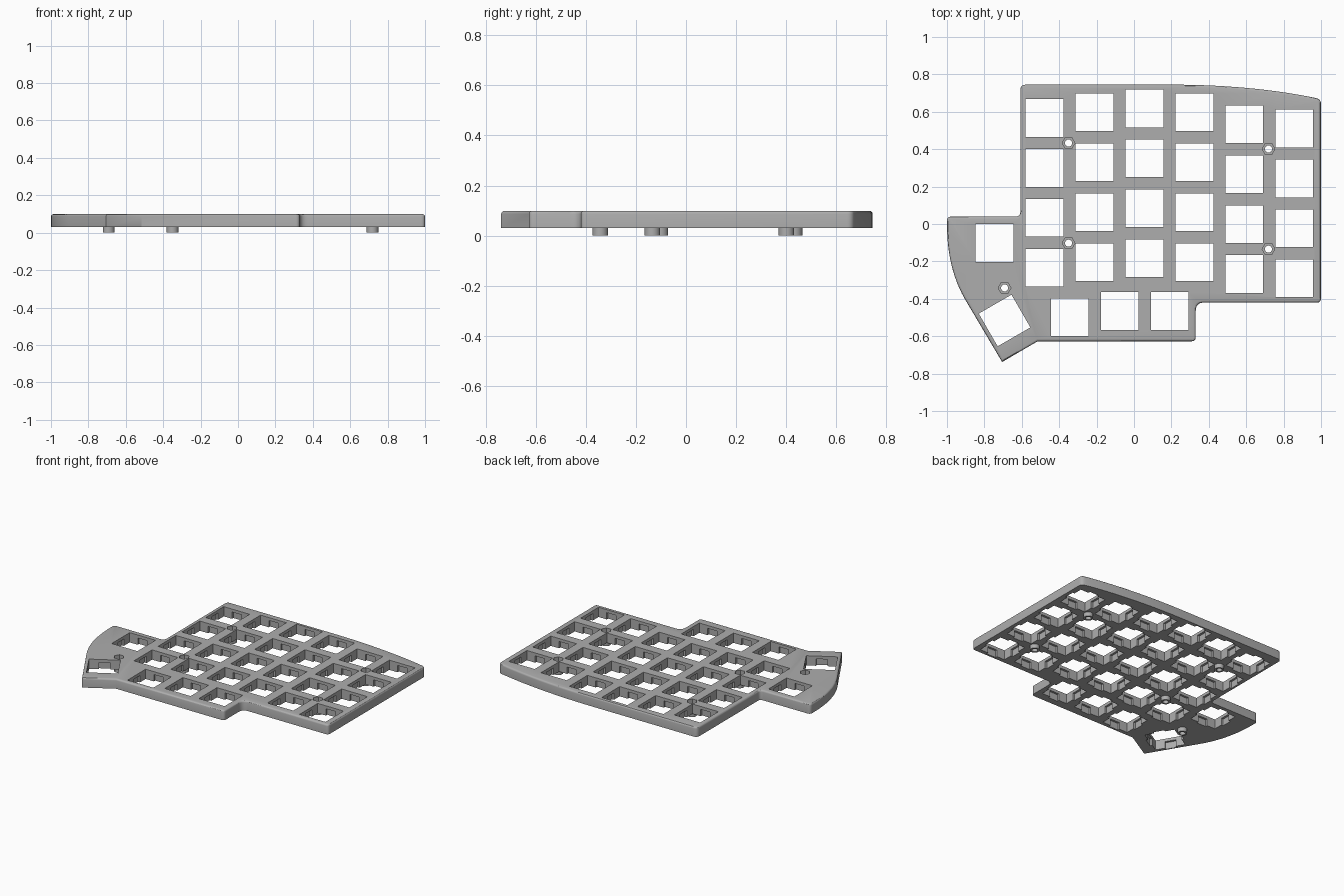
import bpy, bmesh
from math import pi, cos, sin, radians
from mathutils import Vector, Matrix

if "Cube" in bpy.data.objects:
    bpy.data.objects.remove(bpy.data.objects["Cube"])

grey = bpy.data.materials.new("warm grey plastic")
grey.use_nodes = True
GREY = (0.42, 0.42, 0.42, 1)
grey.diffuse_color = GREY
grey.node_tree.nodes["Principled BSDF"].inputs["Base Color"].default_value = GREY

BOTTOM, TOP, EDGE = 0.03, 0.099, 0.012
HOLE, PITCH = 0.202, 0.267


def loft(bm, rings):
    """Join stacked (outline, height) rings, counter-clockwise, into a solid."""
    loops = [[bm.verts.new((p[0], p[1], z)) for p in pts] for pts, z in rings]
    bm.faces.new(loops[0][::-1])
    bm.faces.new(loops[-1])
    for low, high in zip(loops, loops[1:]):
        for i in range(len(low)):
            j = (i + 1) % len(low)
            bm.faces.new((low[i], low[j], high[j], high[i]))


def prism(bm, pts, z0, z1):
    loft(bm, [(pts, z0), (pts, z1)])


def inset(pts, d):
    """Move a counter-clockwise outline inwards with mitred corners."""
    out = []
    for i, p in enumerate(pts):
        a = (p - pts[i - 1]).normalized()
        b = (pts[(i + 1) % len(pts)] - p).normalized()
        na, nb = Vector((-a.y, a.x)), Vector((-b.y, b.x))
        out.append(p + (na + nb) * (d / (1 + na.dot(nb))))
    return out


def ngon(x, y, r, n):
    return [(x + r * cos(2 * pi * i / n), y + r * sin(2 * pi * i / n)) for i in range(n)]


def bezier(a, b, c, n):
    a, b, c = Vector(a), Vector(b), Vector(c)
    return [a * (1 - t) ** 2 + b * 2 * t * (1 - t) + c * t * t for t in (i / n for i in range(n + 1))]


def rounded(corners):
    """Round each (x, y, radius) corner of a closed outline."""
    out = []
    for i, (x, y, r) in enumerate(corners):
        p = Vector((x, y))
        if r == 0:
            out.append(p)
            continue
        before = Vector(corners[i - 1][:2]) - p
        after = Vector(corners[(i + 1) % len(corners)][:2]) - p
        out += bezier(p + before.normalized() * r, p, p + after.normalized() * r, 6)
    return out


def make(name, bm):
    mesh = bpy.data.meshes.new(name)
    bm.to_mesh(mesh)
    bm.free()
    obj = bpy.data.objects.new(name, mesh)
    bpy.context.collection.objects.link(obj)
    mesh.materials.append(grey)
    return obj


def combine(target, tool, operation):
    mod = target.modifiers.new(operation, "BOOLEAN")
    mod.object, mod.operation, mod.solver = tool, operation, "EXACT"
    bpy.context.view_layer.objects.active = target
    bpy.ops.object.modifier_apply(modifier=mod.name)
    bpy.data.objects.remove(tool)


# Case outline, clockwise from the back left corner of the main block
back_curve = bezier((0.2, 0.745), (0.62, 0.745), (0.965, 0.675), 14)
side_curve = bezier((-0.905, -0.40), (-1.0, -0.235), (-1.0, 0.0), 12)
corners = [(-0.608, 0.745, 0.03)]
corners += [(p.x, p.y, 0) for p in back_curve]
corners += [(1.0, 0.666, 0.024), (1.0, -0.42, 0.022), (0.33, -0.42, 0.045),
            (0.33, -0.627, 0.022), (-0.515, -0.627, 0), (-0.705, -0.738, 0)]
corners += [(p.x, p.y, 0) for p in side_curve]
corners += [(-1.0, 0.04, 0.024), (-0.608, 0.04, 0.024)]
outline = rounded(corners)[::-1]

# Case body with a rounded top rim
bm = bmesh.new()
rim = [(inset(outline, EDGE * (1 - cos(a))), TOP - EDGE * (1 - sin(a)))
       for a in (radians(30 * k) for k in range(4))]
loft(bm, [(outline, BOTTOM)] + rim)
case = make("keyboard_case", bm)

# Screw bosses under the case
screws = [(-0.35, 0.433), (0.719, 0.401), (-0.35, -0.102), (0.719, -0.134), (-0.692, -0.342)]
bm = bmesh.new()
for x, y in screws:
    prism(bm, ngon(x, y, 0.031, 32), 0, 0.04)
combine(case, make("screw_bosses", bm), "UNION")

# Key positions: six staggered columns, then the thumb keys
columns = [0.567, 0.597, 0.618, 0.597, 0.533, 0.511]
keys = [(-0.478 + PITCH * c, y - PITCH * row, 0) for c, y in enumerate(columns) for row in range(4)]
keys += [(-0.746, -0.102, 0), (-0.344, -0.498, 0), (-0.076, -0.465, 0),
         (0.191, -0.465, 0), (-0.692, -0.516, 30)]


def key_outline(x, y, angle, profile):
    turn = Matrix.Rotation(radians(angle), 2)
    return [turn @ Vector(p) + Vector((x, y)) for p in profile]


# Square openings, and a wider notched opening below the clip ledge
h, n, d = HOLE / 2, 0.037, HOLE / 2 + 0.015
square = [(-h, -h), (h, -h), (h, h), (-h, h)]
quarter = [(h, -h), (h, -n), (d, -n), (d, n), (h, n)]
notched = [Matrix.Rotation(pi / 2 * k, 2) @ Vector(p) for k in range(4) for p in quarter]
for profile, height in ((square, 0.2), (notched, 0.078)):
    bm = bmesh.new()
    for key in keys:
        prism(bm, key_outline(*key, profile), -0.1, height)
    combine(case, make("key_cutter", bm), "DIFFERENCE")

# Screw holes with hexagonal nut pockets in the top
for radius, sides, start in ((0.019, 24, -0.1), (0.034, 6, 0.05)):
    bm = bmesh.new()
    for x, y in screws:
        prism(bm, ngon(x, y, radius, sides), start, 0.2)
    combine(case, make("screw_cutter", bm), "DIFFERENCE")

case.select_set(True)
bpy.context.view_layer.objects.active = case
bpy.ops.object.shade_smooth_by_angle(angle=radians(30))
